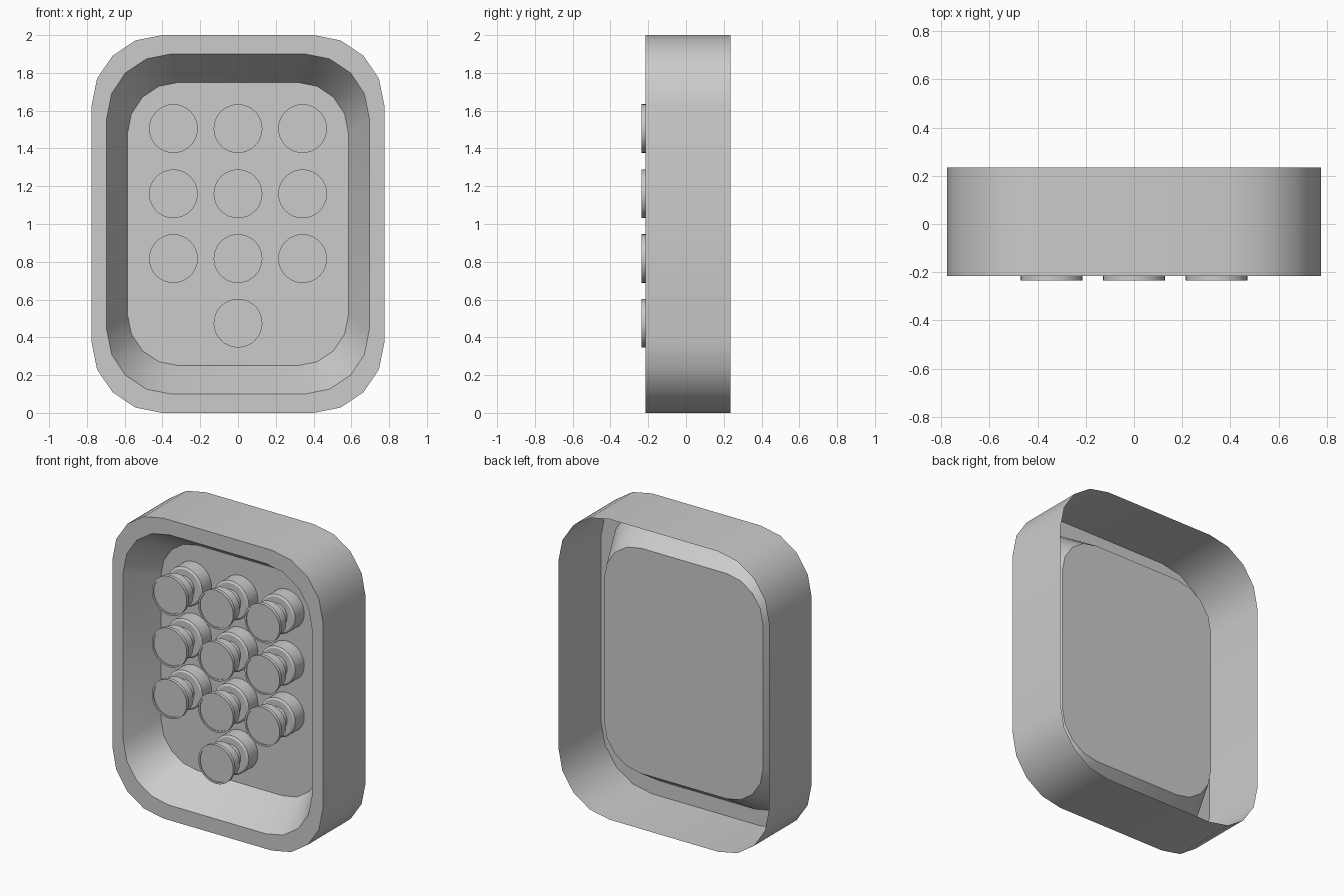
import bpy, bmesh, math

if "Cube" in bpy.data.objects:
    bpy.data.objects.remove(bpy.data.objects["Cube"])

PANEL_Y = 0.025


def rounded_loop(bm, half_w, half_h, r, y, seg=4):
    """Ring of vertices: rounded rectangle in the xz plane, centred at z = 1."""
    verts = []
    for q, (sx, sz) in enumerate([(1, 1), (-1, 1), (-1, -1), (1, -1)]):
        for i in range(seg + 1):
            a = math.radians(90 * q + 90 * i / seg)
            verts.append(bm.verts.new((sx * (half_w - r) + r * math.cos(a), y,
                                       1 + sz * (half_h - r) + r * math.sin(a))))
    return verts


def bridge(bm, a, b):
    n = len(a)
    for i in range(n):
        j = (i + 1) % n
        bm.faces.new((a[i], a[j], b[j], b[i]))


def finish(bm, name, flip_check=True):
    bmesh.ops.recalc_face_normals(bm, faces=bm.faces)
    mesh = bpy.data.meshes.new(name)
    bm.to_mesh(mesh)
    bm.free()
    obj = bpy.data.objects.new(name, mesh)
    bpy.context.collection.objects.link(obj)
    bpy.ops.object.select_all(action='DESELECT')
    obj.select_set(True)
    bpy.context.view_layer.objects.active = obj
    bpy.ops.object.shade_smooth_by_angle(angle=math.radians(30))
    return obj


# Housing: open-backed shell, front rim, sloped recess and flat panel
bm = bmesh.new()
loops = [rounded_loop(bm, 0.775, 1.0, 0.375, 0.235),
         rounded_loop(bm, 0.775, 1.0, 0.375, -0.215),
         rounded_loop(bm, 0.695, 0.9, 0.34, -0.215),
         rounded_loop(bm, 0.585, 0.75, 0.27, PANEL_Y)]
for a, b in zip(loops, loops[1:]):
    bridge(bm, a, b)
bm.faces.new(loops[-1])
finish(bm, "housing")

# Button: turned profile (radius, y) with cap, stem and base collar
profile = [(0.117, -0.230), (0.117, -0.235), (0.129, -0.235), (0.129, -0.212),
           (0.115, -0.212), (0.115, -0.145), (0.075, -0.145), (0.075, -0.078),
           (0.117, -0.078), (0.129, -0.070), (0.129, PANEL_Y)]
SIDES = 32
bm = bmesh.new()
rings = [[bm.verts.new((r * math.cos(2 * math.pi * i / SIDES), y,
                        r * math.sin(2 * math.pi * i / SIDES)))
          for i in range(SIDES)] for r, y in profile]
for a, b in zip(rings, rings[1:]):
    bridge(bm, a, b)
bm.faces.new(rings[0])
bm.faces.new(rings[-1])
button = finish(bm, "button")

# Keypad layout: three rows of three and one centred below
spots = [(x, z) for z in (1.505, 1.16, 0.817) for x in (-0.342, 0, 0.342)] + [(0, 0.475)]
for n, (x, z) in enumerate(spots):
    key = button if n == 0 else button.copy()
    if n:
        bpy.context.collection.objects.link(key)
    key.name = f"button_{n + 1}"
    key.location = (x, 0, z)
